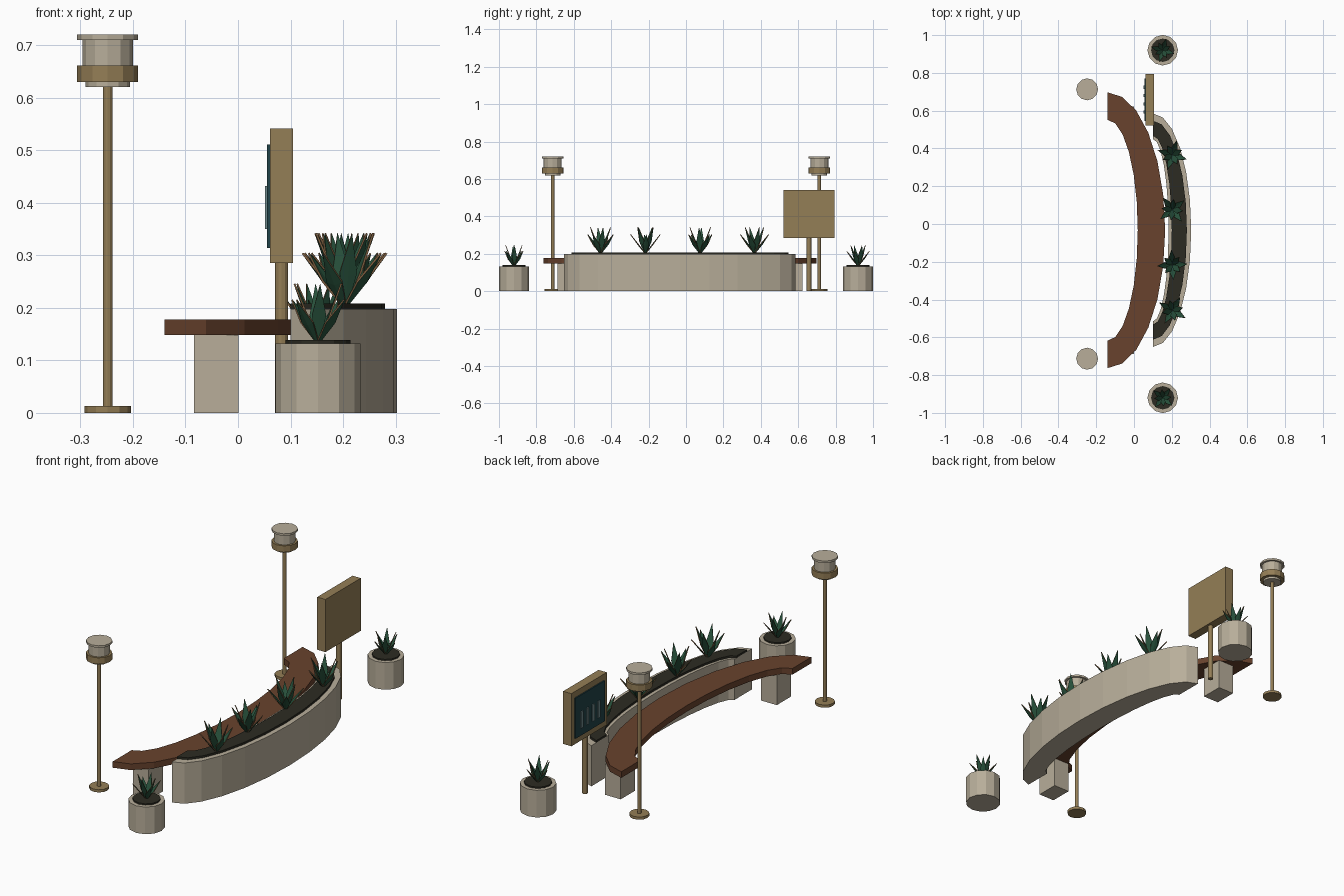
import bpy, bmesh, math
from mathutils import Vector

if "Cube" in bpy.data.objects:
    bpy.data.objects.remove(bpy.data.objects["Cube"])


def mat(name, r, g, b):
    m = bpy.data.materials.new(name)
    lin = [((c / 255 + 0.055) / 1.055) ** 2.4 if c > 10 else c / 3294 for c in (r, g, b)]
    m.diffuse_color = (*lin, 1)
    m.use_nodes = True
    m.node_tree.nodes["Principled BSDF"].inputs["Base Color"].default_value = m.diffuse_color
    return m


STONE = mat("pale_stone", 184, 174, 154)
WOOD = mat("red_brown_wood", 104, 66, 45)
BRONZE = mat("bronze", 148, 126, 86)
SOIL = mat("dark_soil", 44, 43, 34)
LEAF = mat("leaf_green", 40, 82, 60)
EDGE = mat("leaf_edge_brown", 122, 92, 62)
SCREEN = mat("dark_teal", 32, 66, 72)
BAR = mat("grey_teal", 112, 138, 140)

CY = -0.033  # centre line of the bench and planter


def finish(name, bm, *mats):
    bmesh.ops.recalc_face_normals(bm, faces=bm.faces)
    me = bpy.data.meshes.new(name)
    bm.to_mesh(me)
    bm.free()
    for m in mats:
        me.materials.append(m)
    ob = bpy.data.objects.new(name, me)
    bpy.context.collection.objects.link(ob)
    return ob


def cylinder(name, x, y, z0, z1, r, m, sides=12):
    bm = bmesh.new()
    bmesh.ops.create_cone(bm, cap_ends=True, segments=sides, radius1=r, radius2=r, depth=z1 - z0)
    # put a corner on the x axis
    for v in bm.verts:
        v.co += Vector((x, y, (z0 + z1) / 2))
    return finish(name, bm, m)


def box(name, x0, x1, y0, y1, z0, z1, m):
    bm = bmesh.new()
    bmesh.ops.create_cube(bm, size=1)
    for v in bm.verts:
        v.co = Vector(((x0 + x1) / 2 + v.co.x * (x1 - x0),
                       (y0 + y1) / 2 + v.co.y * (y1 - y0),
                       (z0 + z1) / 2 + v.co.z * (z1 - z0)))
    return finish(name, bm, m)


def crescent(name, cx, outer, inner, z0, z1, m, steps=12):
    """Half-ellipse band between two (a, b) radii, extruded from z0 to z1."""
    bm = bmesh.new()
    rings = []
    for i in range(steps + 1):
        t = math.pi * (i / steps - 0.5)
        rings.append([bm.verts.new((cx + a * math.cos(t), CY + b * math.sin(t), z))
                      for (a, b), z in ((outer, z0), (outer, z1), (inner, z1), (inner, z0))])
    for p, q in zip(rings, rings[1:]):
        for k in range(4):
            bm.faces.new((p[k], q[k], q[(k + 1) % 4], p[(k + 1) % 4]))
    bm.faces.new(rings[0])
    bm.faces.new(rings[-1])
    return finish(name, bm, m)


def plant(name, x, y, z, size, turn):
    """Rosette of folded pointed blades with brown rims."""
    bm = bmesh.new()
    for k in range(8):
        ang = turn + k * math.tau / 8
        reach, rise = ((0.052, 0.136), (0.076, 0.098))[k % 2]
        out = Vector((math.cos(ang), math.sin(ang), 0))
        side = Vector((-out.y, out.x, 0))
        base = Vector((x, y, z))

        def at(f, w, fold=0.0):
            p = out * (reach * f - fold * 0.3) + Vector((0, 0, rise * f - fold)) + side * w
            return bm.verts.new(base + (p + out * 0.004) * size)
        b0, b1 = at(0, -0.005), at(0, 0.005)
        l, r = at(0.45, -0.017), at(0.45, 0.017)
        mid, tip = at(0.45, 0, 0.006), at(1, 0)
        bc = at(0, 0, 0.002)
        for f in ((b0, bc, mid, l), (bc, b1, r, mid), (l, mid, tip), (mid, r, tip)):
            bm.faces.new(f)
    ob = finish(name, bm, LEAF, EDGE)
    mod = ob.modifiers.new("thickness", "SOLIDIFY")
    mod.thickness = 0.004 * size
    mod.offset = 0
    mod.material_offset_rim = 1
    return ob


# Curved bench and its two legs
crescent("bench_seat", -0.14, (0.305, 0.73), (0.16, 0.585), 0.148, 0.178, WOOD)
for s, tag in ((-1, "front"), (1, "back")):
    yc = CY + s * 0.6
    box("bench_leg_" + tag, -0.084, 0.001, yc - 0.055, yc + 0.055, 0, 0.148, STONE)

# Curved planter with raised soil and four plants
crescent("planter_wall", 0.1, (0.203, 0.618), (0.083, 0.483), 0, 0.198, STONE)
crescent("planter_soil", 0.1, (0.18, 0.58), (0.1, 0.5), 0.19, 0.208, SOIL)
for i, y in enumerate((-0.457, -0.217, 0.076, 0.366)):
    plant("planter_plant_%d" % (i + 1), 0.203, y, 0.206, 1.0, 0.25 + i * 0.6)

for s, tag in ((-1, "front"), (1, "back")):
    # Round pots
    px, py = 0.152, s * 0.92
    cylinder("pot_" + tag, px, py, 0, 0.132, 0.081, STONE)
    cylinder("pot_soil_" + tag, px, py, 0.125, 0.139, 0.062, SOIL)
    plant("pot_plant_" + tag, px, py, 0.137, 0.8, 0.3 + s * 0.2)

    # Lamp posts
    lx, ly = -0.248, s * 0.713
    for part, z0, z1, r, m in (("base", 0, 0.013, 0.044, BRONZE),
                               ("pole", 0.013, 0.622, 0.009, BRONZE),
                               ("collar", 0.62, 0.632, 0.042, STONE),
                               ("ring", 0.63, 0.661, 0.058, BRONZE),
                               ("lantern", 0.661, 0.711, 0.048, STONE),
                               ("cap", 0.71, 0.72, 0.058, STONE)):
        cylinder("lamp_%s_%s" % (part, tag), lx, ly, z0, z1, r, m)

# Sign board with a dark panel and four bars, on a single post
SY = 0.658
cylinder("sign_post", 0.083, SY, 0, 0.29, 0.0125, BRONZE)
box("sign_board", 0.061, 0.105, SY - 0.136, SY + 0.136, 0.285, 0.541, BRONZE)
box("sign_panel", 0.055, 0.062, SY - 0.112, SY + 0.112, 0.314, 0.511, SCREEN)
for i in range(4):
    y = SY + (i - 1.5) * 0.044
    box("sign_bar_%d" % (i + 1), 0.051, 0.056, y - 0.008, y + 0.008, 0.35, 0.432, BAR)
